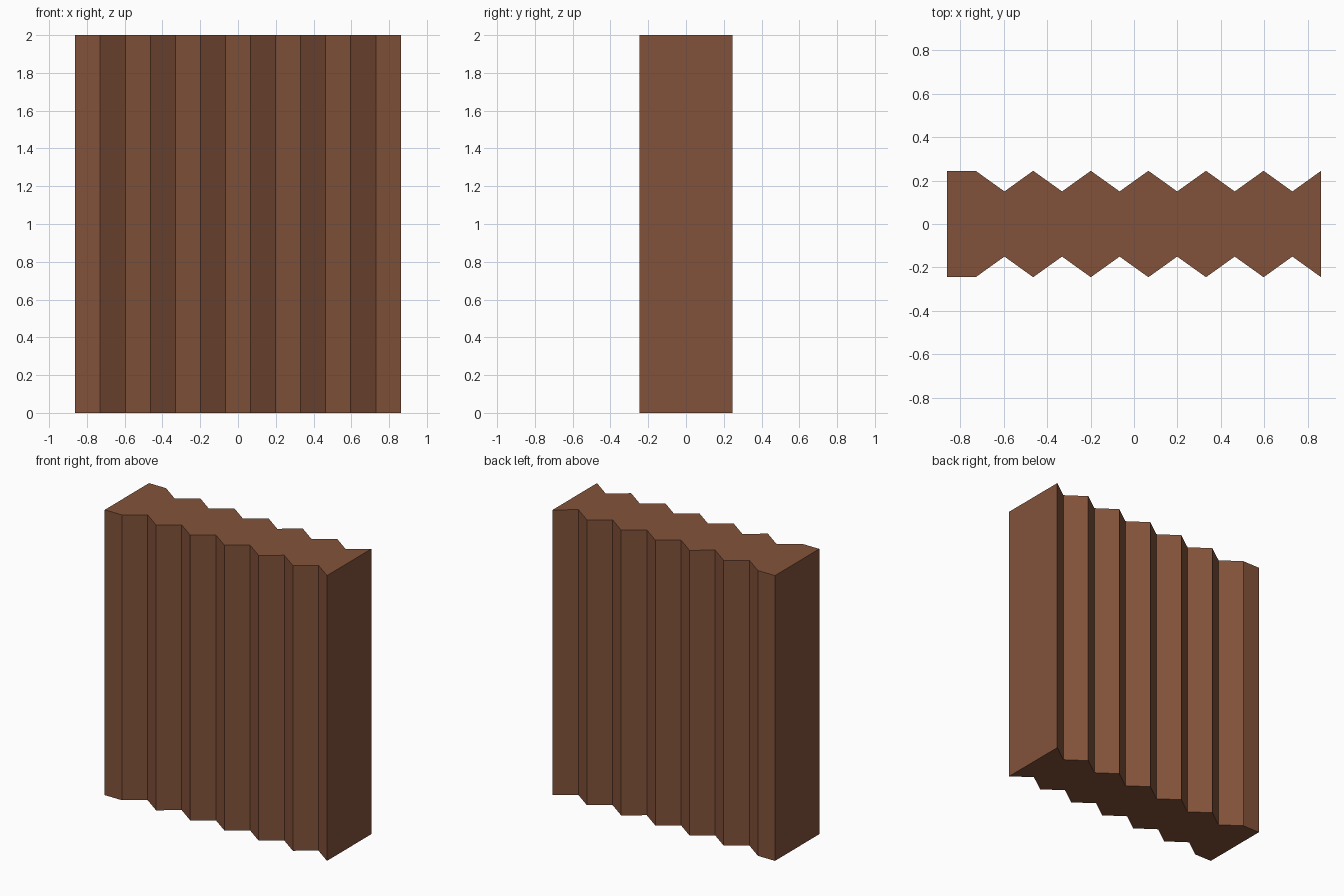
import bpy, bmesh

if "Cube" in bpy.data.objects:
    bpy.data.objects.remove(bpy.data.objects["Cube"])

# Brown colour
brown = bpy.data.materials.new("brown")
brown.diffuse_color = (0.225, 0.086, 0.043, 1)
brown.use_nodes = True
brown.node_tree.nodes["Principled BSDF"].inputs["Base Color"].default_value = brown.diffuse_color

# Pleated panel: zigzag outline mirrored front to back, extruded upward
HALF_LENGTH, HEIGHT, STEPS = 0.862, 2.0, 13
RIDGE, VALLEY = 0.245, 0.15

def half_depth(i):
    return RIDGE if i == 0 or i % 2 else VALLEY

xs = [-HALF_LENGTH + 2 * HALF_LENGTH * i / STEPS for i in range(STEPS + 1)]
front = [(x, -half_depth(i), 0) for i, x in enumerate(xs)]
back = [(x, -y, 0) for x, y, z in reversed(front)]

bm = bmesh.new()
base = bm.faces.new([bm.verts.new(p) for p in front + back])
extruded = bmesh.ops.extrude_face_region(bm, geom=[base], use_keep_orig=True)
top = [v for v in extruded["geom"] if isinstance(v, bmesh.types.BMVert)]
bmesh.ops.translate(bm, verts=top, vec=(0, 0, HEIGHT))
bmesh.ops.recalc_face_normals(bm, faces=bm.faces)

mesh = bpy.data.meshes.new("pleated_panel")
bm.to_mesh(mesh)
bm.free()
mesh.materials.append(brown)
panel = bpy.data.objects.new("pleated_panel", mesh)
bpy.context.collection.objects.link(panel)
